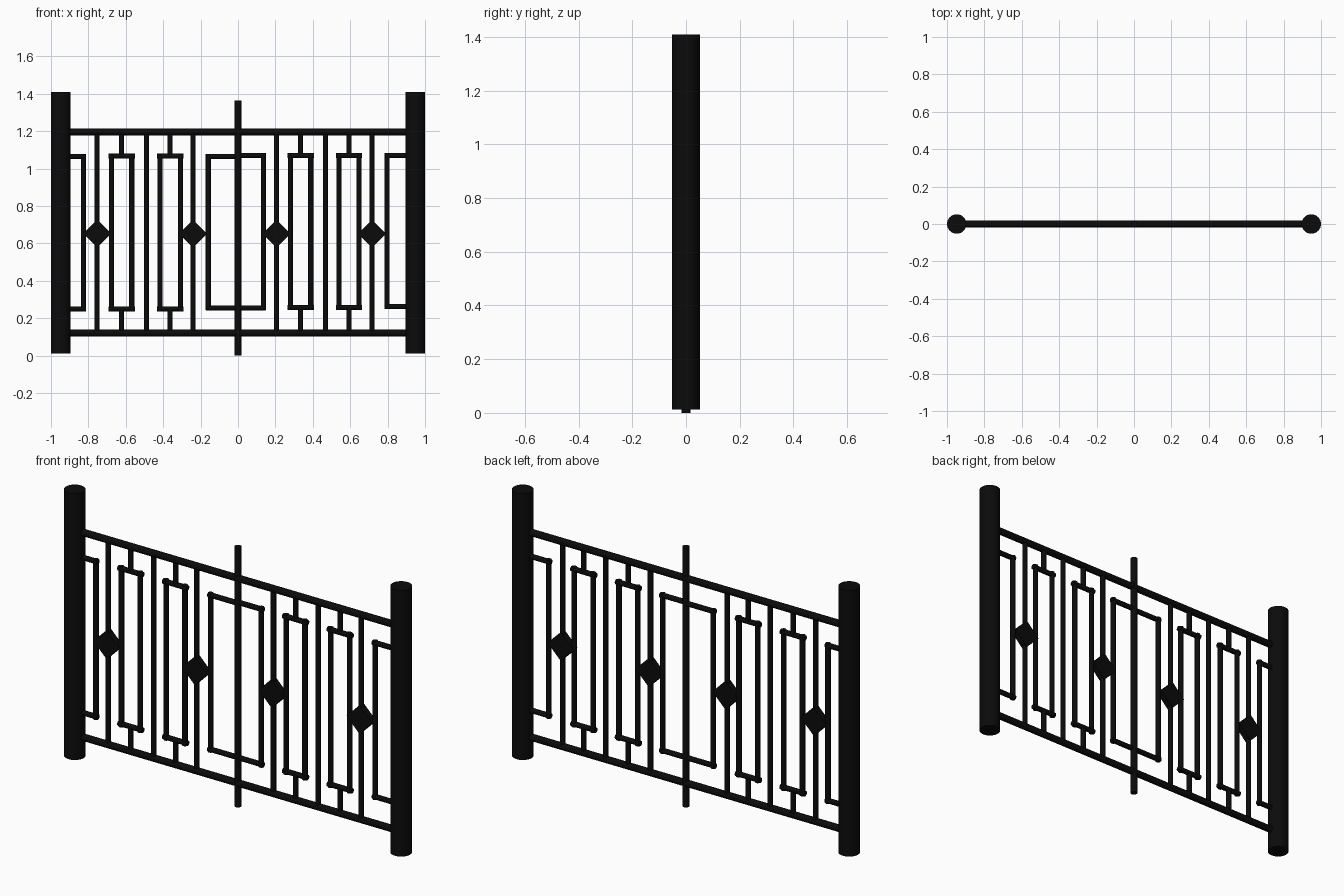
import bpy, math
from mathutils import Vector

if "Cube" in bpy.data.objects:
    bpy.data.objects.remove(bpy.data.objects["Cube"])

black = bpy.data.materials.new("black_iron")
black.diffuse_color = (0.0033, 0.0033, 0.0033, 1)
black.use_nodes = True
black.node_tree.nodes["Principled BSDF"].inputs["Base Color"].default_value = black.diffuse_color


def rod(name, a, b, r, sides=16):
    """Round bar between two (x, z) points in the y = 0 plane."""
    a, b = Vector((a[0], 0, a[1])), Vector((b[0], 0, b[1]))
    d = b - a
    bpy.ops.mesh.primitive_cylinder_add(vertices=sides, radius=r, depth=d.length,
                                        location=(a + b) / 2)
    ob = bpy.context.object
    ob.name = name
    ob.rotation_euler = d.to_track_quat('Z', 'Y').to_euler()
    ob.data.materials.append(black)
    bpy.ops.object.shade_smooth_by_angle()
    return ob


TOP, BOT = 1.196, 0.121      # rail heights
R = 0.0135                   # thin bar radius

# end posts
for s in (-1, 1):
    rod("end_post", (s * 0.948, 0.012), (s * 0.948, 1.41), 0.052, 32)

# rails and centre pole
for z in (TOP, BOT):
    rod("rail", (-0.94, z), (0.94, z), 0.018)
rod("centre_pole", (0, 0), (0, 1.363), 0.0175)

# full-height balusters
for x in (-0.753, -0.49, -0.24, 0.206, 0.467, 0.717):
    rod("baluster", (x, BOT), (x, TOP), R)

# diamond plates on four balusters
for x in (-0.753, -0.24, 0.206, 0.717):
    bpy.ops.mesh.primitive_cube_add(size=1, location=(x, 0, 0.652),
                                    rotation=(0, math.pi / 4, 0))
    ob = bpy.context.object
    ob.name = "diamond"
    ob.scale = (0.106, 0.034, 0.106)
    ob.data.materials.append(black)

# narrow frames hung from the rails by stubs
for x0, x1, lo, hi in ((-0.677, -0.568, 0.25, 1.066), (-0.417, -0.308, 0.25, 1.066),
                       (0.28, 0.389, 0.257, 1.07), (0.539, 0.648, 0.257, 1.07)):
    for x in (x0, x1):
        rod("frame_side", (x, lo - 0.013), (x, hi + 0.013), R)
    for z in (lo, hi):
        rod("frame_end", (x0 - 0.016, z), (x1 + 0.016, z), R)
    m = (x0 + x1) / 2
    rod("upper_stub", (m, hi), (m, TOP), R)
    rod("lower_stub", (m, BOT), (m, lo), R)

# wide centre frame and half frames at the posts: side x, joined-to x, bottom, top
for x, j, lo, hi in ((-0.825, -0.93, 0.249, 1.064), (-0.159, 0, 0.255, 1.065),
                     (0.136, 0, 0.255, 1.07), (0.797, 0.93, 0.262, 1.07)):
    rod("frame_side", (x, lo - 0.012), (x, hi + 0.012), R)
    e = 0.012 if x > j else -0.012
    for z in (lo, hi):
        rod("frame_end", (x + e, z), (j, z), R)
